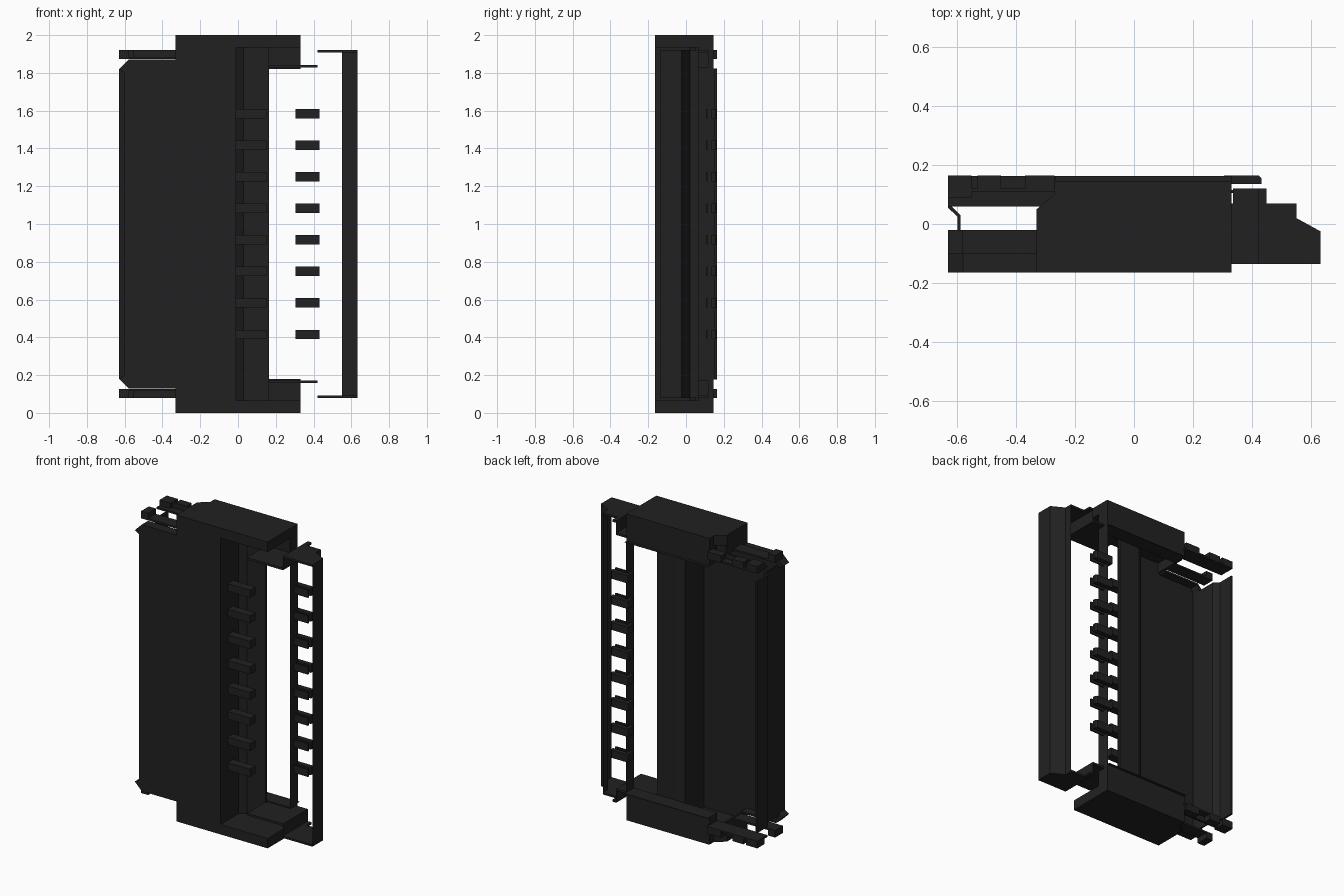
import bpy, bmesh

cube = bpy.data.objects.get("Cube")
if cube:
    bpy.data.objects.remove(cube)

black = bpy.data.materials.new("matte_black")
black.use_nodes = True
COLOR = (0.0155, 0.0155, 0.0155, 1)
black.diffuse_color = COLOR
black.node_tree.nodes["Principled BSDF"].inputs["Base Color"].default_value = COLOR


def prism(name, pts, lo, hi, axis="z", flip=False, solid=True):
    """Extrude an outline (xy along z, or xz along y), or an open path when not solid.
    flip mirrors it about mid height."""
    bm = bmesh.new()
    rings = []
    for h in (lo, hi):
        ring = []
        for a, b in pts:
            x, y, z = (a, b, h) if axis == "z" else (a, h, b)
            ring.append(bm.verts.new((x, y, 2 - z if flip else z)))
        rings.append(ring)
    if solid:
        bm.faces.new(rings[0])
        bm.faces.new(rings[1])
    n = len(pts)
    for i in range(n if solid else n - 1):
        j = (i + 1) % n
        bm.faces.new((rings[0][i], rings[0][j], rings[1][j], rings[1][i]))
    bmesh.ops.recalc_face_normals(bm, faces=bm.faces)
    mesh = bpy.data.meshes.new(name)
    bm.to_mesh(mesh)
    bm.free()
    mesh.materials.append(black)
    obj = bpy.data.objects.new(name, mesh)
    bpy.context.collection.objects.link(obj)
    return obj


def box(name, x, y, z, flip=False):
    return prism(name, [(x[0], y[0]), (x[1], y[0]), (x[1], y[1]), (x[0], y[1])],
                 z[0], z[1], "z", flip)


# Open-backed housing: front sheet, step wall and rear plate in one folded profile
prism("housing_shell",
      [(-.33, -.165), (-.01, -.165), (-.01, .02), (.03, .05), (.165, .05), (.165, .065),
       (.02, .065), (-.02, .04), (-.02, -.155), (-.33, -.155)], .05, 1.95)
prism("side_front_sheet",
      [(-.6, .15), (-.58, .13), (-.33, .13), (-.33, 1.87), (-.58, 1.87), (-.6, 1.85)],
      -.165, -.155, "y")
# Grooved side wall
prism("side_wall",
      [(-.63, .165), (-.63, .055), (-.598, .025), (-.598, -.16),
       (-.588, -.16), (-.588, .03), (-.618, .06), (-.618, .165)], .18, 1.82)

# Outer frame: thin bent sheet along the free edge
prism("outer_rail", [(.632, -.135), (.632, -.025), (.55, .02), (.55, .07)],
      .08, 1.92, solid=False)
prism("rear_strip", [(.33, .065), (.33, .15)], .18, 1.82, solid=False)

# Parts that repeat at both ends
for end, flip in (("top", True), ("bottom", False)):
    outline = [(-.33, -.165), (.33, -.165), (.33, .145), (-.27, .145), (-.27, .1), (-.33, .05)]
    prism(end + "_end_slab", outline, 0, .065, "z", flip)
    box(end + "_end_back", (-.27, .33), (.065, .145), (0, .18), flip)
    box(end + "_end_flange", (-.27, .33), (.145, .163), (.178, .18), flip)
    box(end + "_end_front", (-.33, -.01), (-.165, -.155), (0, .13), flip)
    box(end + "_end_side", (-.33, -.318), (-.165, .05), (0, .13), flip)

    # Chamfered lip around the side part
    prism(end + "_side_lip",
          [(-.63, .18), (-.58, .13), (-.33, .13), (-.33, .142), (-.575, .142), (-.598, .2)],
          -.165, -.1, "y", flip)

    # Latch rail with posts
    box(end + "_latch_plate", (-.63, -.265), (.06, .163), (.115, .127), flip)
    box(end + "_latch_arm", (-.63, -.33), (-.1, -.02), (.115, .127), flip)
    box(end + "_latch_wall", (-.63, -.33), (.11, .12), (.08, .127), flip)
    for k, (x, y) in enumerate([((-.63, -.58), (-.1, -.02)), ((-.63, -.55), (.09, .165)),
                                ((-.53, -.45), (.11, .165)), ((-.37, -.27), (.11, .165))]):
        box(f"{end}_latch_post_{k + 1}", x, y, (.08, .127), flip)

    # Stepped arm joining the outer rail
    box(end + "_arm_inner", (.16, .42), (-.135, .07), (.158, .172), flip)
    box(end + "_arm_tab", (.335, .42), (.07, .12), (.158, .172), flip)
    prism(end + "_arm_step", [(.42, -.135), (.42, .12)], .085, .165, "z", flip, solid=False)
    prism(end + "_arm_outer",
          [(.42, -.135), (.632, -.135), (.632, -.025), (.55, .02), (.55, .07),
           (.448, .07), (.448, .12), (.42, .12)], .08, .093, "z", flip)

# Row of contacts; each tab is an open hook
for i in range(8):
    z = .415 + i * .167
    box(f"contact_pin_{i + 1}", (-.02, .15), (-.09, -.035), (z - .025, z + .025))
    prism(f"contact_tab_{i + 1}",
          [(.305, .105), (.432, .105), (.432, .115), (.325, .115), (.325, .135),
           (.432, .135), (.432, .155), (.422, .165), (.305, .165)],
          z - .025, z + .025)
